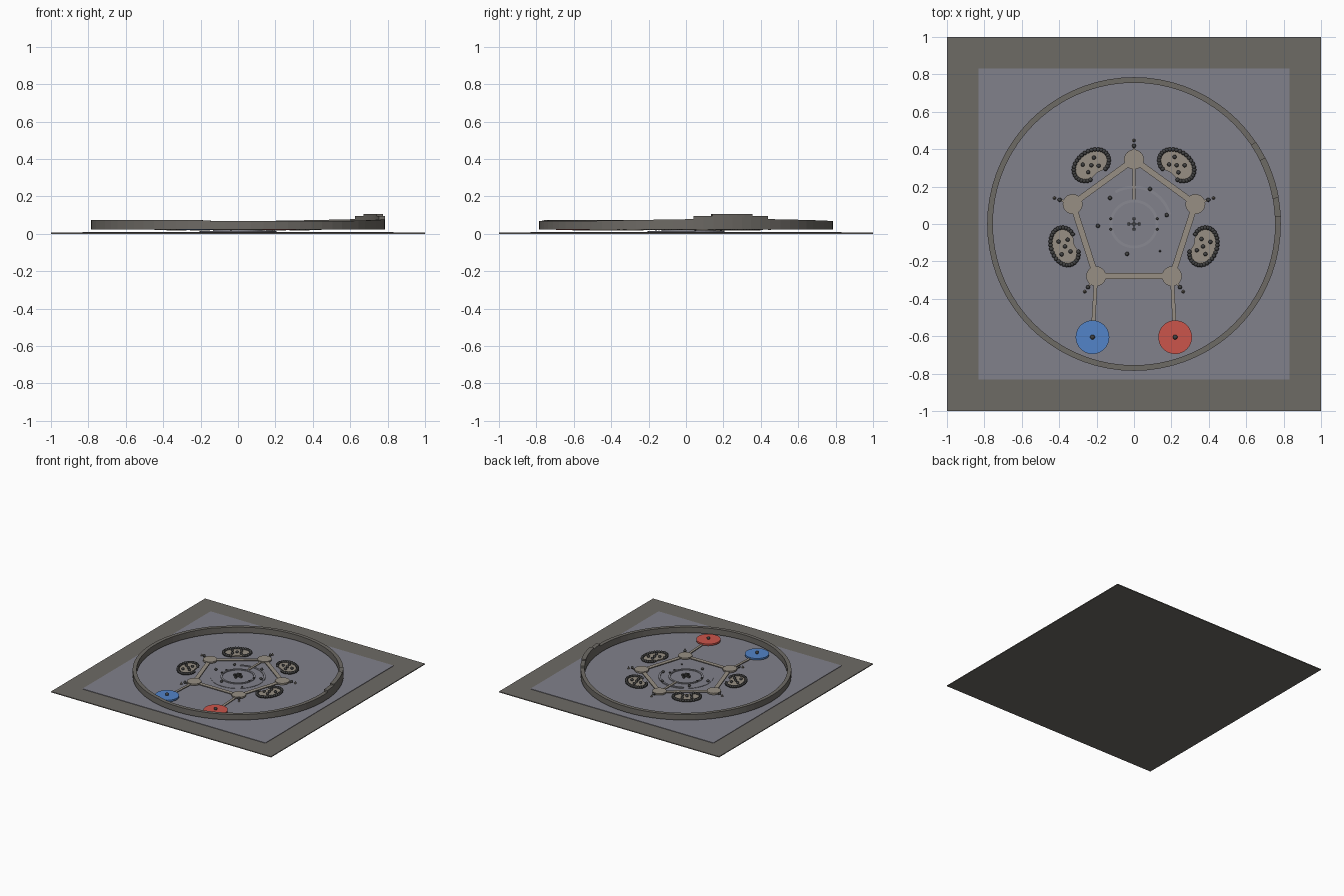
import bpy, bmesh, math
from math import sin, cos, radians, pi
from mathutils import Matrix, Vector

if "Cube" in bpy.data.objects:
    bpy.data.objects.remove(bpy.data.objects["Cube"])


def material(name, rgb):
    m = bpy.data.materials.new(name)
    m.diffuse_color = (*rgb, 1)
    m.use_nodes = True
    m.node_tree.nodes["Principled BSDF"].inputs["Base Color"].default_value = m.diffuse_color
    return m


STONE = material("warm grey stone", (0.155, 0.145, 0.13))
FLOOR = material("slate floor", (0.22, 0.22, 0.26))
PALE = material("pale slate", (0.25, 0.25, 0.285))
SAND = material("sand path", (0.31, 0.275, 0.23))
DARK = material("charcoal", (0.055, 0.055, 0.055))
BLUE = material("blue pad", (0.085, 0.23, 0.58))
RED = material("red pad", (0.60, 0.09, 0.07))


def finish(name, bm, mat, smooth=False):
    me = bpy.data.meshes.new(name)
    bmesh.ops.recalc_face_normals(bm, faces=bm.faces[:])
    for f in bm.faces:
        f.smooth = smooth
    bm.to_mesh(me)
    bm.free()
    me.materials.append(mat)
    ob = bpy.data.objects.new(name, me)
    bpy.context.collection.objects.link(ob)
    return ob


def polar(r, deg):
    return r * cos(radians(deg)), r * sin(radians(deg))


def box(bm, x, y, z0, z1, sx, sy, turn=0):
    m = (Matrix.Translation((x, y, (z0 + z1) / 2)) @ Matrix.Rotation(turn, 4, 'Z')
         @ Matrix.Diagonal((sx, sy, z1 - z0, 1)))
    bmesh.ops.create_cube(bm, size=1, matrix=m)


def disc(bm, x, y, z0, z1, r, r2=None, n=32):
    bmesh.ops.create_cone(bm, cap_ends=True, segments=n, radius1=r, radius2=r if r2 is None else r2,
                          depth=z1 - z0, matrix=Matrix.Translation((x, y, (z0 + z1) / 2)))


def ball(bm, x, y, z, r):
    bmesh.ops.create_icosphere(bm, subdivisions=2, radius=r, matrix=Matrix.Translation((x, y, z)))


def plank(bm, a, b, width, z0, z1):
    a, b = Vector(a), Vector(b)
    c, d = (a + b) / 2, b - a
    box(bm, c.x, c.y, z0, z1, d.length, width, math.atan2(d.y, d.x))


def ring(bm, r0, r1, z0, top, angles, closed=True):
    """Swept wall; top(angle) gives its height."""
    rows = []
    for a in angles:
        rows.append([bm.verts.new((*polar(r, a), z)) for r, z in
                     ((r0, z0), (r1, z0), (r1, top(a)), (r0, top(a)))])
    pairs = list(zip(rows, rows[1:] + rows[:1])) if closed else list(zip(rows, rows[1:]))
    for p, q in pairs:
        for i in range(4):
            j = (i + 1) % 4
            bm.faces.new((p[i], p[j], q[j], q[i]))
    if not closed:
        bm.faces.new(rows[0])
        bm.faces.new(rows[-1])


# Ground slab and inset floor
bm = bmesh.new()
box(bm, 0, 0, 0, 0.007, 2, 2)
finish("ground_slab", bm, STONE)
bm = bmesh.new()
box(bm, 0, 0, 0.007, 0.011, 1.664, 1.664)
finish("inner_floor", bm, FLOOR)


# Perimeter wall, higher toward the gate
def wall_top(a):
    off = abs((a - 18.5 + 180) % 360 - 180)
    return 0.069 + 0.013 * max(0, 1 - off / 60) + (0.004 if off > 120 else 0)


bm = bmesh.new()
ring(bm, 0.755, 0.785, 0.023, wall_top, [i * 5 for i in range(72)])
finish("perimeter_wall", bm, STONE)

# Stepped gate on the wall
bm = bmesh.new()
ring(bm, 0.754, 0.786, 0.023, lambda a: 0.095, [3 + i * 31 / 8 for i in range(9)], False)
ring(bm, 0.753, 0.787, 0.09, lambda a: 0.106, [10.3 + i * 16.5 / 5 for i in range(6)], False)
finish("stepped_gate", bm, STONE)

# Pentagon of paths, node plazas and outer markers
angles = [90 + 72 * i for i in range(5)]
nodes = [polar(0.345, a) for a in angles]
pads = {"blue_pad": (-0.222, -0.605, BLUE), "red_pad": (0.22, -0.605, RED)}
bm = bmesh.new()
for i in range(5):
    plank(bm, nodes[i], nodes[(i + 1) % 5], 0.032, 0.02, 0.026)
finish("pentagon_paths", bm, SAND)
bm = bmesh.new()
plank(bm, nodes[2], (-0.222, -0.605), 0.02, 0.019, 0.025)
plank(bm, nodes[3], (0.22, -0.605), 0.02, 0.019, 0.025)
plank(bm, nodes[0], (0, 0.13), 0.018, 0.018, 0.023)
finish("link_paths", bm, SAND)
bm = bmesh.new()
for x, y in nodes:
    disc(bm, x, y, 0.018, 0.031, 0.053)
finish("node_plazas", bm, SAND)
bm = bmesh.new()
for a in angles:
    plank(bm, polar(0.38, a), polar(0.412, a), 0.012, 0.02, 0.025)
    disc(bm, *polar(0.447, a), 0.02, 0.042, 0.009, 0, 8)
finish("marker_tips", bm, SAND)
bm = bmesh.new()
for a in angles:
    ball(bm, *polar(0.418, a), 0.033, 0.011)
finish("outer_markers", bm, DARK, True)

# Round coloured pads with a centre marker
for name, (x, y, mat) in pads.items():
    bm = bmesh.new()
    disc(bm, x, y, 0.02, 0.034, 0.09, n=40)
    finish(name, bm, mat)
bm = bmesh.new()
for x, y, mat in pads.values():
    ball(bm, x, y, 0.042, 0.013)
finish("pad_markers", bm, DARK, True)


# Four bean-shaped enclosures: raised bed, bead fence, small huts
def bean(t, scale=1):
    u = 0.072 * cos(t)                      # outward
    v = 0.1 * sin(t)                        # along the side
    u += 0.022 * math.exp(-(v / 0.04) ** 2) if cos(t) < 0 else 0
    return u * scale, v * scale


beds, fence, huts = bmesh.new(), bmesh.new(), bmesh.new()
for a in (54, 126, 198, -18):
    place = Matrix.Rotation(radians(a), 4, 'Z') @ Matrix.Translation((0.388, 0, 0))

    def at(u, v, z):
        return place @ Vector((u, v, z))

    steps = [2 * pi * i / 40 for i in range(40)]
    low = [beds.verts.new(at(*bean(t), 0.02)) for t in steps]
    high = [beds.verts.new(at(*bean(t), 0.03)) for t in steps]
    beds.faces.new(low)
    beds.faces.new(high)
    for i in range(40):
        j = (i + 1) % 40
        beds.faces.new((low[i], low[j], high[j], high[i]))
    for i in range(28):
        t = pi + 0.5 + (2 * pi - 1.0) * i / 27
        ball(fence, *at(*bean(t, 1.03), 0.033), 0.0115)
    for u, v in ((0.0, 0.0), (0.03, 0.035), (-0.02, 0.035), (0.025, -0.035), (-0.025, -0.03)):
        ball(huts, *at(u, v, 0.037), 0.011)
finish("enclosure_beds", beds, SAND)
finish("bead_fences", fence, DARK, True)
finish("enclosure_huts", huts, DARK, True)

# Low central court and rings
bm = bmesh.new()
disc(bm, 0, 0, 0.011, 0.014, 0.205, n=48)
finish("central_court", bm, FLOOR)
bm = bmesh.new()
ring(bm, 0.116, 0.13, 0.014, lambda a: 0.021, [i * 7.5 for i in range(48)])
ring(bm, 0.19, 0.205, 0.014, lambda a: 0.019, [15 + i * 7.5 for i in range(15)], False)
finish("court_rings", bm, PALE)

# Scattered stones of the court
bm = bmesh.new()
for x, y in ((-0.128, 0.139), (0.086, 0.187), (0.175, 0.048), (-0.193, -0.01), (-0.037, -0.16)):
    ball(bm, x, y, 0.028, 0.011)
for a in (13, -13, 167, 193):
    ball(bm, *polar(0.128, a), 0.026, 0.007)
ball(bm, 0.139, -0.145, 0.024, 0.006)
finish("court_stones", bm, DARK, True)

# Central cross-shaped fountain
bm = bmesh.new()
for a in range(0, 360, 90):
    box(bm, *polar(0.028, a), 0.014, 0.03, 0.014, 0.014, radians(a))
box(bm, 0, 0, 0.014, 0.024, 0.07, 0.007)
box(bm, 0, 0, 0.014, 0.024, 0.007, 0.07)
disc(bm, 0, 0, 0.014, 0.042, 0.01, n=12)
finish("central_fountain", bm, DARK)
